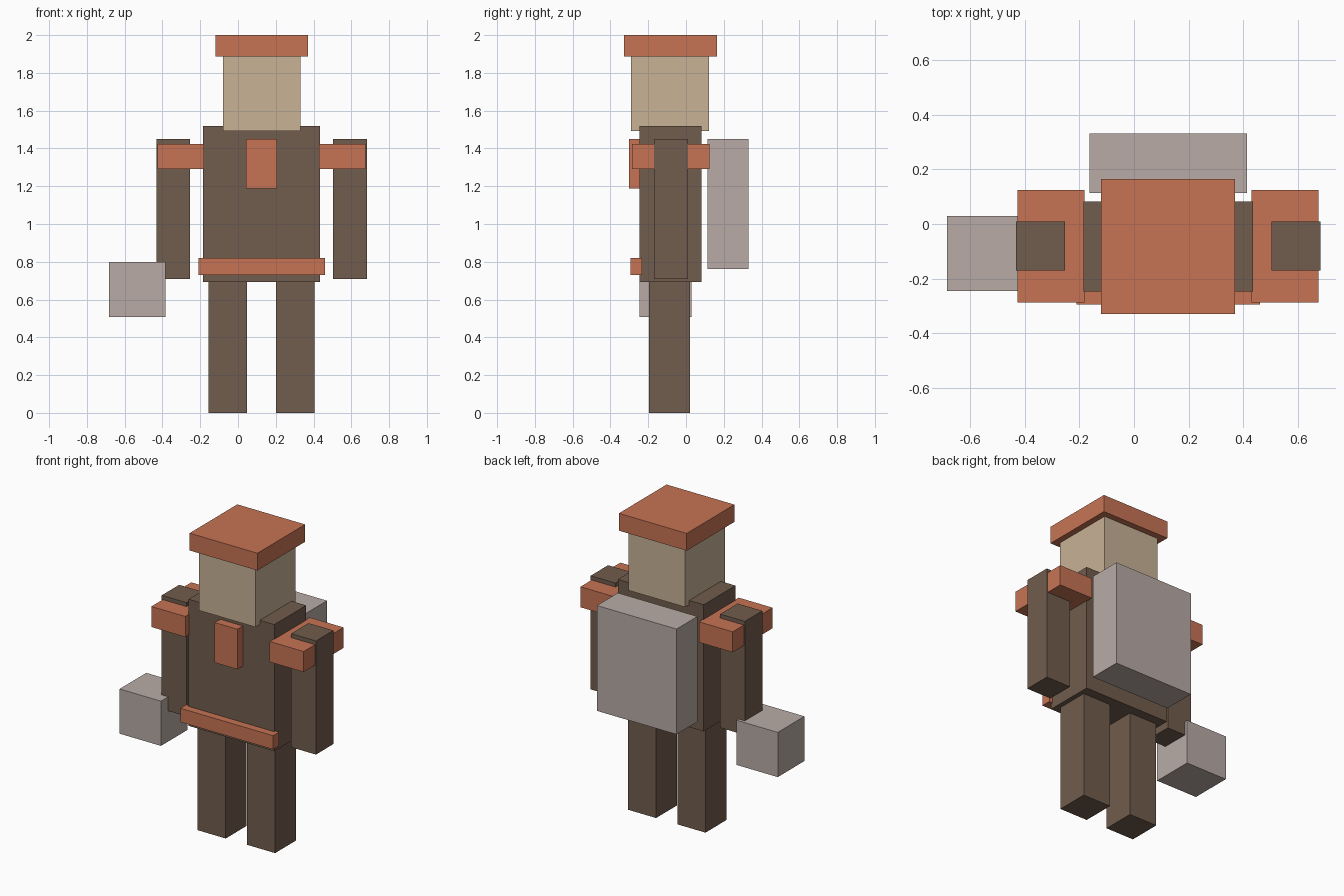
import bpy

cube = bpy.data.objects.get("Cube")
if cube:
    bpy.data.objects.remove(cube, do_unlink=True)


def material(name, r, g, b):
    mat = bpy.data.materials.new(name)
    mat.use_nodes = True
    mat.diffuse_color = (r, g, b, 1)
    for node in mat.node_tree.nodes:
        if node.type == 'BSDF_PRINCIPLED':
            node.inputs["Base Color"].default_value = (r, g, b, 1)
    return mat


orange = material("burnt orange", 0.57, 0.175, 0.09)
brown = material("dark brown", 0.165, 0.107, 0.074)
tan = material("tan", 0.58, 0.445, 0.305)
grey = material("warm grey", 0.48, 0.407, 0.381)

BODY_X = 0.125  # the body's own mirror line


def box(name, mat, x, y, z):
    """Box spanning the given (low, high) range on each axis."""
    spans = (x, y, z)
    bpy.ops.mesh.primitive_cube_add(size=1, location=[(a + b) / 2 for a, b in spans])
    obj = bpy.context.object
    obj.name = obj.data.name = name
    obj.scale = [b - a for a, b in spans]
    bpy.ops.object.transform_apply(location=False, rotation=False, scale=True)
    obj.data.materials.append(mat)


def centred(name, mat, width, y, z):
    box(name, mat, (BODY_X - width / 2, BODY_X + width / 2), y, z)


def pair(name, mat, inner, outer, y, z):
    """Matching boxes on both sides, measured out from the mirror line."""
    box("left_" + name, mat, (BODY_X + inner, BODY_X + outer), y, z)
    box("right_" + name, mat, (BODY_X - outer, BODY_X - inner), y, z)


# Head and hat
centred("hat", orange, 0.49, (-0.328, 0.164), (1.887, 2.0))
centred("head", tan, 0.41, (-0.29, 0.123), (1.492, 1.887))

# Torso with its trim
centred("torso", brown, 0.62, (-0.246, 0.082), (0.693, 1.52))
centred("chest_badge", orange, 0.164, (-0.302, -0.24), (1.188, 1.45))
centred("belt", orange, 0.67, (-0.295, -0.232), (0.73, 0.82))

# Limbs and shoulder guards
pair("leg", brown, 0.077, 0.28, (-0.195, 0.02), (0, 0.695))
pair("arm", brown, 0.378, 0.557, (-0.17, 0.01), (0.708, 1.45))
pair("shoulder_guard", orange, 0.305, 0.55, (-0.287, 0.125), (1.29, 1.424))

# Carried items
centred("backpack", grey, 0.575, (0.114, 0.33), (0.762, 1.45))
box("hand_box", grey, (-0.684, -0.385), (-0.245, 0.03), (0.508, 0.80))
